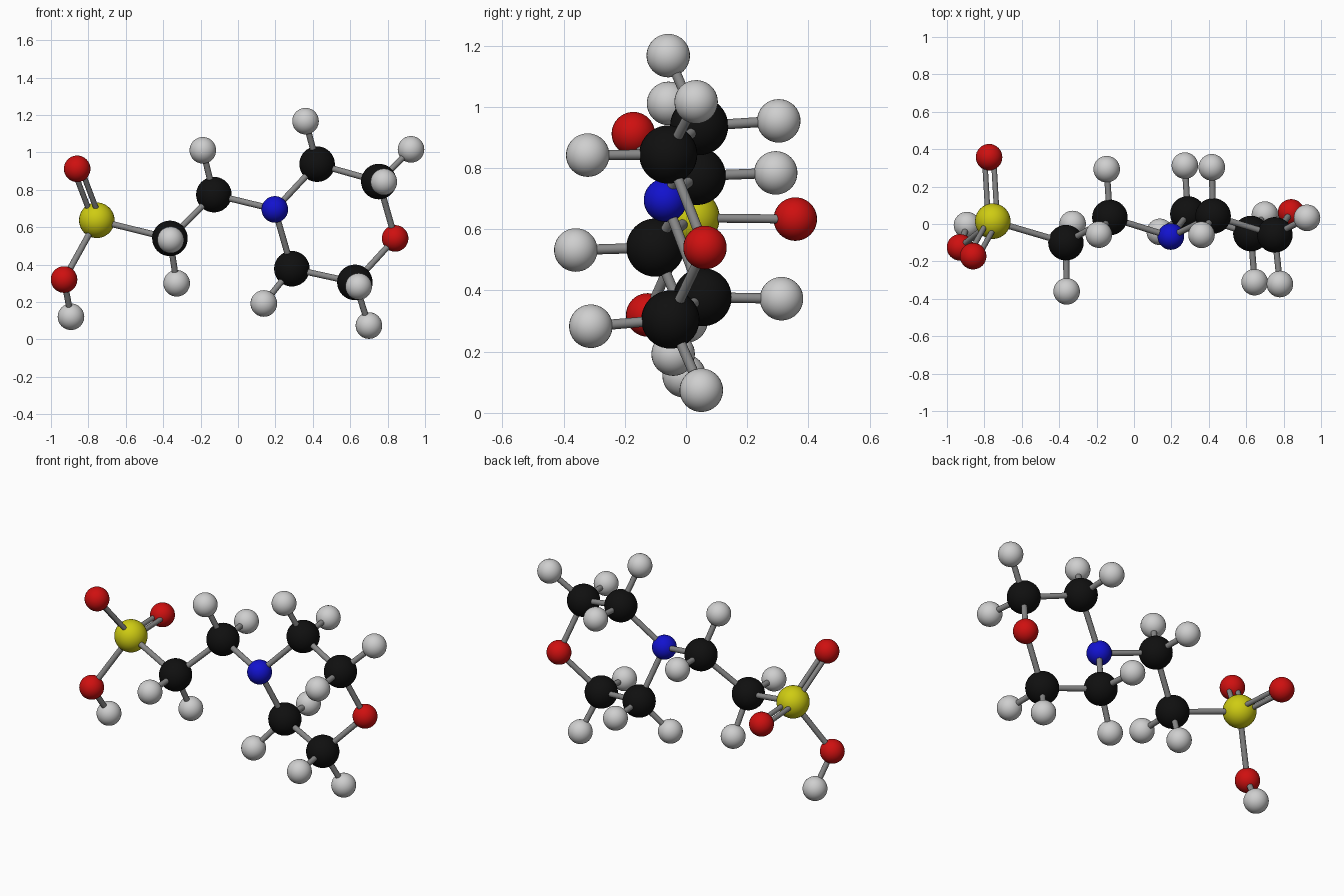
import bpy
from mathutils import Vector

if "Cube" in bpy.data.objects:
    bpy.data.objects.remove(bpy.data.objects["Cube"], do_unlink=True)


def material(name, rgb):
    m = bpy.data.materials.new(name)
    m.use_nodes = True
    m.diffuse_color = (*rgb, 1)
    m.node_tree.nodes["Principled BSDF"].inputs["Base Color"].default_value = (*rgb, 1)
    return m


# One colour and ball radius per element
KINDS = {
    "carbon": (0.095, material("black", (0.005, 0.005, 0.005))),
    "hydrogen": (0.071, material("light grey", (0.62, 0.62, 0.62))),
    "oxygen": (0.071, material("red", (0.62, 0.005, 0.005))),
    "nitrogen": (0.071, material("blue", (0.006, 0.006, 0.62))),
    "sulfur": (0.095, material("yellow", (0.62, 0.6, 0.006))),
}
BOND = material("mid grey", (0.25, 0.25, 0.25))


def ball(name, kind, position):
    radius, mat = KINDS[kind]
    bpy.ops.mesh.primitive_uv_sphere_add(segments=32, ring_count=20,
                                         radius=radius, location=position)
    ob = bpy.context.object
    ob.name = name
    ob.data.materials.append(mat)
    bpy.ops.object.shade_smooth()


def rod(name, a, b, radius=0.0165):
    d = b - a
    bpy.ops.mesh.primitive_cylinder_add(vertices=20, radius=radius, depth=d.length,
                                        location=(a + b) / 2,
                                        rotation=d.to_track_quat("Z", "Y").to_euler())
    ob = bpy.context.object
    ob.name = name
    ob.data.materials.append(BOND)
    bpy.ops.object.shade_smooth_by_angle()


def double_rod(name, a, b):
    side = (b - a).cross(Vector((0, 0, 1))).normalized() * 0.024
    for label, s in (("first", side), ("second", -side)):
        rod(f"{name}_{label}", a + s, b + s, 0.0145)


# Chain and ring atoms: kind and position
ATOMS = {
    "sulfur": ("sulfur", (-.755, .015, .637)),
    "upper_oxygen": ("oxygen", (-.86, -.172, .912)),
    "back_oxygen": ("oxygen", (-.775, .357, .633)),
    "acid_oxygen": ("oxygen", (-.93, -.125, .32)),
    "chain_carbon_outer": ("carbon", (-.364, -.1, .54)),
    "chain_carbon_inner": ("carbon", (-.129, .035, .774)),
    "nitrogen": ("nitrogen", (.197, -.067, .695)),
    "ring_carbon_top": ("carbon", (.423, .043, .937)),
    "ring_carbon_top_left": ("carbon", (.753, -.058, .844)),
    "ring_oxygen": ("oxygen", (.84, .062, .54)),
    "ring_carbon_bottom_left": ("carbon", (.625, -.051, .305)),
    "ring_carbon_bottom": ("carbon", (.288, .054, .378)),
}

# Hydrogens, grouped by the atom that carries them
HYDROGENS = {
    "acid_oxygen": [(-.893, -.006, .121)],
    "chain_carbon_outer": [(-.36, -.36, .532), (-.328, 0, .3)],
    "chain_carbon_inner": [(-.188, -.057, 1.011), (-.146, .293, .784)],
    "ring_carbon_top": [(.361, -.058, 1.167), (.416, .303, .954)],
    "ring_carbon_top_left": [(.925, .033, 1.016), (.78, -.321, .842)],
    "ring_carbon_bottom_left": [(.7, .05, .074), (.645, -.311, .283)],
    "ring_carbon_bottom": [(.138, -.042, .192), (.272, .312, .373)],
}

at = {name: Vector(p) for name, (kind, p) in ATOMS.items()}

# Balls, then hydrogens with their rods
for name, (kind, p) in ATOMS.items():
    ball(name + "_ball", kind, p)
for owner, spots in HYDROGENS.items():
    for i, p in enumerate(spots, 1):
        ball(f"{owner}_hydrogen_{i}", "hydrogen", p)
        rod(f"{owner}_hydrogen_rod_{i}", at[owner], Vector(p))

# Single rods along the chain and round the ring
chain = ["acid_oxygen", "sulfur"] + [n for n in ATOMS if "chain" in n]
ring = list(ATOMS)[6:]
path = chain + ring + ["nitrogen"]
for a, b in zip(path, path[1:]):
    rod(f"{a}_to_{b}_rod", at[a], at[b])

# Double rods to the two bare oxygens
for o in ("upper_oxygen", "back_oxygen"):
    double_rod(f"sulfur_to_{o}_rod", at["sulfur"], at[o])
